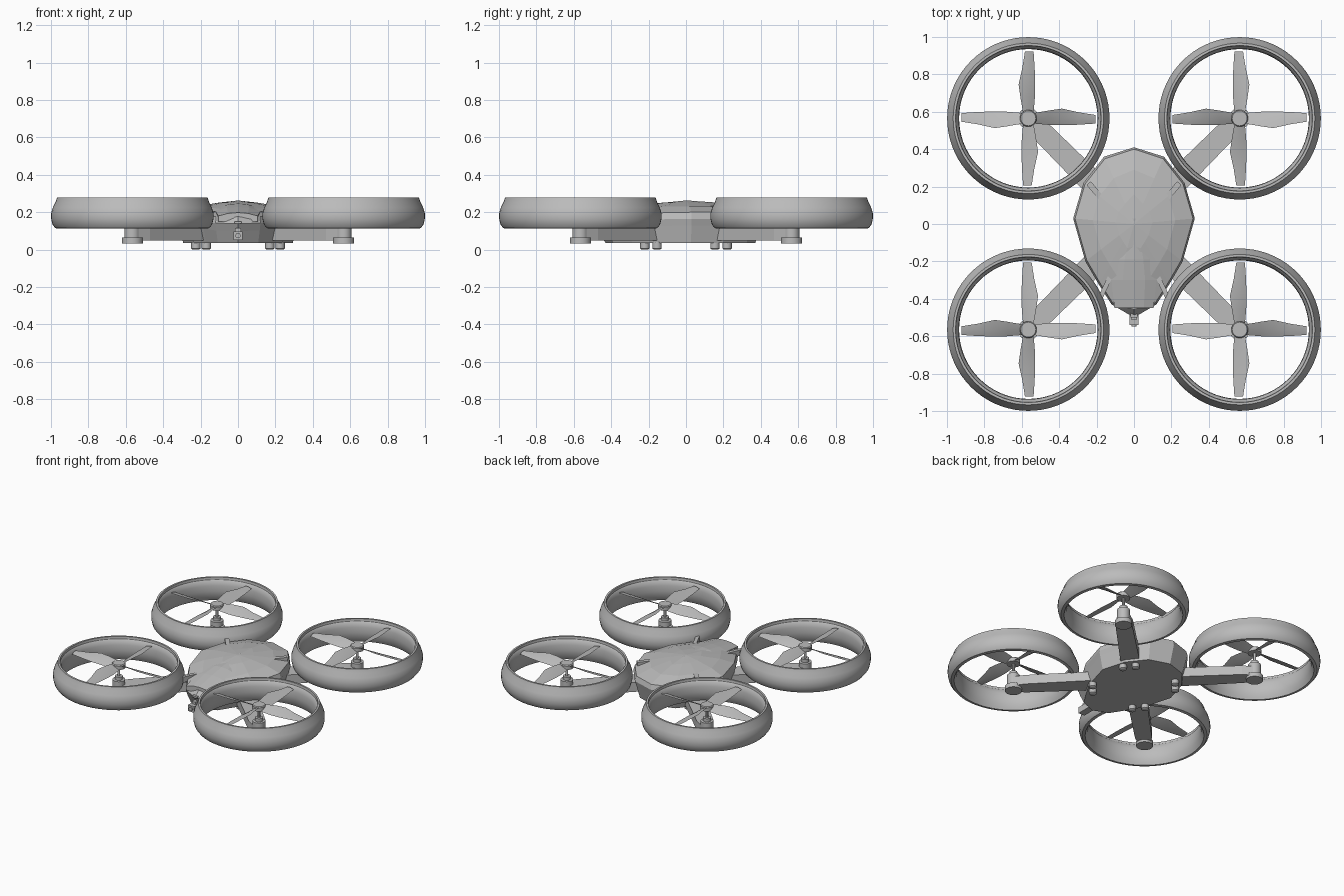
import bpy, bmesh, math
from mathutils import Matrix

old = bpy.data.objects.get("Cube")
if old:
    bpy.data.objects.remove(old, do_unlink=True)

grey = bpy.data.materials.new("plain grey")
grey.use_nodes = True
COLOR = (0.5, 0.5, 0.5, 1)
grey.diffuse_color = COLOR
grey.node_tree.nodes["Principled BSDF"].inputs["Base Color"].default_value = COLOR


def finish(name, bm, smooth=None):
    """Turn a bmesh into a named object, flat or smooth by angle."""
    bmesh.ops.recalc_face_normals(bm, faces=bm.faces)
    mesh = bpy.data.meshes.new(name)
    bm.to_mesh(mesh)
    bm.free()
    mesh.materials.append(grey)
    obj = bpy.data.objects.new(name, mesh)
    bpy.context.collection.objects.link(obj)
    if smooth:
        bpy.ops.object.select_all(action='DESELECT')
        obj.select_set(True)
        bpy.context.view_layer.objects.active = obj
        bpy.ops.object.shade_smooth_by_angle(angle=math.radians(smooth))
    return obj


def loft(bm, loops, closed=False, caps=True):
    """Skin a list of equal-length point loops."""
    rings = [[bm.verts.new(p) for p in loop] for loop in loops]
    pairs = list(zip(rings, rings[1:]))
    if closed:
        pairs.append((rings[-1], rings[0]))
    for a, b in pairs:
        n = len(a)
        for i in range(n):
            j = (i + 1) % n
            bm.faces.new((a[i], a[j], b[j], b[i]))
    if caps and not closed:
        bm.faces.new(rings[0])
        bm.faces.new(rings[-1])


def turned(bm, profile, x, y, steps=32, closed=False):
    """Revolve (radius, z) pairs about a vertical axis."""
    angles = [math.tau * i / steps for i in range(steps)]
    loft(bm, [[(x + r * math.cos(a), y + r * math.sin(a), z) for a in angles]
              for r, z in profile], closed)


def box(bm, size, pos):
    m = Matrix.Translation(pos) @ Matrix.Diagonal((*size, 1))
    bmesh.ops.create_cube(bm, size=1, matrix=m)


# Rotor units: duct, motor, shaft, hub, blades, arm
OFF = 0.565
DUCT = [(0.402, 0.28), (0.41, 0.255), (0.425, 0.225), (0.434, 0.195),
        (0.434, 0.165), (0.427, 0.135), (0.412, 0.115), (0.392, 0.112),
        (0.386, 0.125), (0.374, 0.15), (0.37, 0.185), (0.372, 0.225),
        (0.38, 0.255), (0.387, 0.262), (0.389, 0.28)]
BLADE = [(0.03, -0.028, 0.028, 0.55), (0.11, -0.035, 0.042, 0.5),
         (0.18, -0.037, 0.052, 0.4), (0.27, -0.034, 0.032, 0.3),
         (0.358, -0.028, 0.018, 0.2)]

for sy, end in ((-1, "front"), (1, "rear")):
    for sx, side in ((1, "left"), (-1, "right")):
        tag = f"{end}_{side}"
        x, y = sx * OFF, sy * OFF

        bm = bmesh.new()
        turned(bm, DUCT, x, y, 72, closed=True)
        finish(f"{tag}_duct", bm, 35)

        bm = bmesh.new()
        turned(bm, [(0.056, 0.033), (0.056, 0.066), (0.042, 0.066), (0.042, 0.15),
                    (0.026, 0.152), (0.026, 0.175)], x, y)
        turned(bm, [(0.009, 0.17), (0.009, 0.25)], x, y, 12)
        finish(f"{tag}_motor", bm, 30)

        bm = bmesh.new()
        turned(bm, [(0.045, 0.237), (0.045, 0.264), (0.04, 0.27)], x, y)
        finish(f"{tag}_hub", bm, 30)

        # Four twisted blades, handed by corner
        hand = -sx * sy
        hand = 1 if hand > 0 else -1
        bm = bmesh.new()
        for k in range(4):
            turn = Matrix.Translation((x, y, 0.252)) @ Matrix.Rotation(k * math.pi / 2, 4, 'Z')
            loops = []
            for r, lo, hi, pitch in BLADE:
                sect = [(lo, 0), (0, -0.003), (hi, 0), (0, 0.004)]
                loops.append([turn @ Matrix.Translation((r, hand * w, w * pitch + t)).to_translation()
                              for w, t in sect])
            loft(bm, loops)
        finish(f"{tag}_blades", bm, 30)

        # Tapered arm along the diagonal
        bm = bmesh.new()
        spin = Matrix.Rotation(math.atan2(sy, sx), 4, 'Z')
        loops = []
        for d, w in ((0.22, 0.065), (0.72, 0.056), (0.8, 0.04)):
            sect = [(-w, 0.05), (w, 0.05), (w, 0.118), (-w, 0.118)]
            loops.append([spin @ Matrix.Translation((d, a, z)).to_translation() for a, z in sect])
        loft(bm, loops)
        finish(f"{tag}_arm", bm)

        # Pair of feet beside the arm root
        bm = bmesh.new()
        for fx, fy in ((0.225, 0.155), (0.17, 0.22)):
            turned(bm, [(0.017, 0), (0.025, 0.006), (0.025, 0.04)], sx * fx, sy * fy, 16)
        finish(f"{tag}_feet", bm, 40)

# Faceted body shell: half plan outline from nose to tail, mirrored
HALF = [(0.12, -0.43), (0.19, -0.32), (0.26, -0.2), (0.325, 0.03), (0.27, 0.22), (0.16, 0.36)]


def outline(scale, nose, tail, z, z_nose):
    """Closed plan loop whose height drops towards the nose."""
    def point(px, py):
        t = max(0, (-0.15 - py) / 0.3)
        return (px * scale, py * scale, z + (z_nose - z) * min(t, 1))
    right_side = [point(px, py) for px, py in HALF]
    left_side = [(-px, py, pz) for px, py, pz in reversed(right_side)]
    return [(0, nose, z_nose)] + right_side + [(0, tail, z)] + left_side


bm = bmesh.new()
loft(bm, [outline(0.9, -0.43, 0.37, 0.035, 0.035),
          outline(0.97, -0.47, 0.4, 0.13, 0.1),
          outline(1.0, -0.5, 0.41, 0.165, 0.14),
          outline(0.97, -0.455, 0.4, 0.2, 0.175),
          outline(0.68, -0.33, 0.29, 0.232, 0.215),
          outline(0.3, -0.12, 0.16, 0.252, 0.25),
          outline(0.02, -0.01, 0.01, 0.262, 0.262)])
finish("body_shell", bm)

# Raised hood running from the crown to the nose
bm = bmesh.new()
loops = []
for py, w, edge, mid in ((-0.45, 0.105, 0.18, 0.198), (-0.3, 0.12, 0.205, 0.228),
                         (-0.19, 0.1, 0.228, 0.246), (0.03, 0.03, 0.25, 0.263)):
    loops.append([(-w, py, 0.15), (w, py, 0.15), (w, py, edge),
                  (w * 0.5, py, mid - 0.004), (0, py, mid),
                  (-w * 0.5, py, mid - 0.004), (-w, py, edge)])
loft(bm, loops)
finish("hood", bm)

# Side intake fins and rear fins
for name, length, width, pos, yaw in (("intake_fin", 0.16, 0.025, (0.15, -0.33, 0.185), 25),
                                      ("rear_fin", 0.1, 0.03, (0.21, 0.18, 0.212), -40)):
    bm = bmesh.new()
    for s in (-1, 1):
        m = (Matrix.Translation((s * pos[0], pos[1], pos[2]))
             @ Matrix.Rotation(math.radians(s * yaw), 4, 'Z')
             @ Matrix.Diagonal((width, length, 0.04, 1)))
        bmesh.ops.create_cube(bm, size=1, matrix=m)
    finish(name + "s", bm)

# Nose camera on its bracket
bm = bmesh.new()
box(bm, (0.05, 0.1, 0.045), (0, -0.49, 0.075))
box(bm, (0.03, 0.06, 0.02), (0, -0.48, 0.105))
box(bm, (0.04, 0.03, 0.012), (0, -0.485, 0.145))
finish("camera_housing", bm)
bm = bmesh.new()
bmesh.ops.create_cone(bm, cap_ends=True, segments=16, radius1=0.014, radius2=0.014, depth=0.012,
                      matrix=Matrix.Translation((0, -0.543, 0.075)) @ Matrix.Rotation(math.pi / 2, 4, 'X'))
finish("camera_lens", bm, 30)
